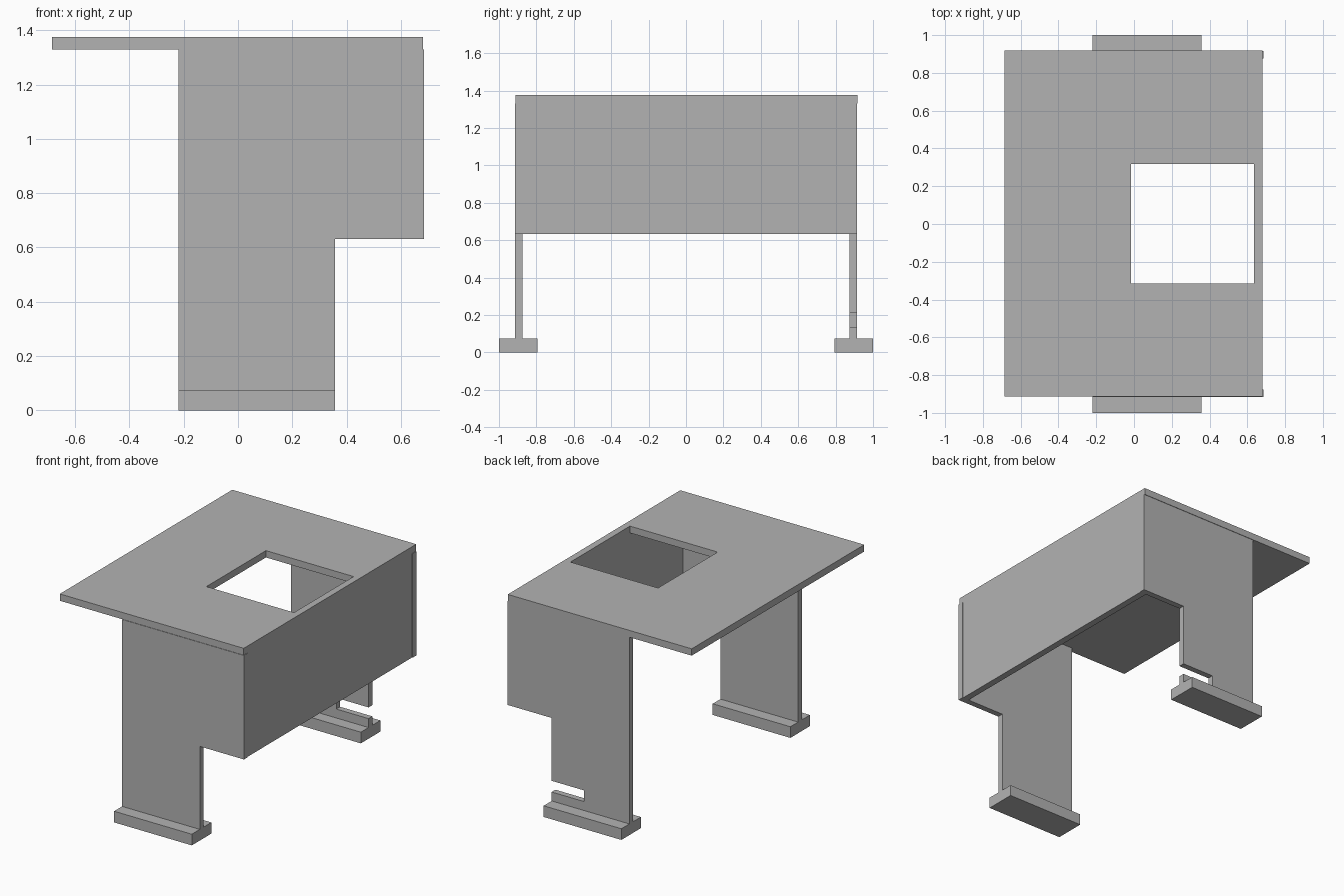
import bpy
import bmesh
from mathutils import Vector

cube = bpy.data.objects.get("Cube")
if cube:
    bpy.data.objects.remove(cube, do_unlink=True)

grey = bpy.data.materials.new("plain grey")
grey.use_nodes = True
grey.diffuse_color = (0.45, 0.45, 0.45, 1)
grey.node_tree.nodes["Principled BSDF"].inputs["Base Color"].default_value = grey.diffuse_color


def finish(name, bm):
    bmesh.ops.recalc_face_normals(bm, faces=bm.faces)
    mesh = bpy.data.meshes.new(name)
    bm.to_mesh(mesh)
    bm.free()
    mesh.materials.append(grey)
    obj = bpy.data.objects.new(name, mesh)
    bpy.context.collection.objects.link(obj)
    return obj


def prism(name, points, push):
    """Closed outline extruded along the push vector."""
    bm = bmesh.new()
    face = bm.faces.new([bm.verts.new(p) for p in points])
    result = bmesh.ops.extrude_face_region(bm, geom=[face], use_keep_orig=True)
    moved = [v for v in result["geom"] if isinstance(v, bmesh.types.BMVert)]
    bmesh.ops.translate(bm, verts=moved, vec=Vector(push))
    return finish(name, bm)


def box(name, x, y, z):
    outline = [(x[0], y[0], z[0]), (x[1], y[0], z[0]), (x[1], y[1], z[0]), (x[0], y[1], z[0])]
    return prism(name, outline, (0, 0, z[1] - z[0]))


LEG_BACK, LEG_FRONT, EDGE = -0.22, 0.357, 0.685
FOOT_TOP, SKIRT, UNDER, TOP = 0.075, 0.632, 1.33, 1.376
OUTER, INNER = 0.915, 0.875

# Table top: a frame of four edges around the square opening
x0, x1, y0, y1 = -0.685, 0.681, -0.912, 0.918
hx0, hx1, hy0, hy1 = -0.015, 0.636, -0.314, 0.318
bm = bmesh.new()
outer = [(x0, y0), (x1, y0), (x1, y1), (x0, y1)]
inner = [(hx0, hy0), (hx1, hy0), (hx1, hy1), (hx0, hy1)]
rings = [[bm.verts.new((x, y, z)) for x, y in ring]
         for z in (UNDER, TOP) for ring in (outer, inner)]
low_out, low_in, high_out, high_in = rings
for a, b in ((low_out, low_in), (high_out, high_in), (low_out, high_out), (low_in, high_in)):
    for i in range(4):
        j = (i + 1) % 4
        bm.faces.new((a[i], a[j], b[j], b[i]))
finish("table_top", bm)

# Wide apron between the two side panels
box("apron_panel", (hx1, x1), (-INNER, INNER), (SKIRT, UNDER))

# Side panels with stepped legs; the rear one has a slot open at its edge
slot = [(LEG_FRONT, 0.135), (0.118, 0.135), (0.118, 0.21), (LEG_FRONT, 0.21)]
for name, side, notch in (("front", -1, []), ("back", 1, slot)):
    outline = [(LEG_BACK, FOOT_TOP), (LEG_FRONT, FOOT_TOP), *notch,
               (LEG_FRONT, SKIRT), (EDGE, SKIRT), (EDGE, UNDER), (LEG_BACK, UNDER)]
    prism(name + "_side_panel", [(x, side * INNER, z) for x, z in outline],
          (0, side * (OUTER - INNER), 0))
    box(name + "_foot", (LEG_BACK, LEG_FRONT), sorted((side * 0.793, side)), (0, FOOT_TOP))
